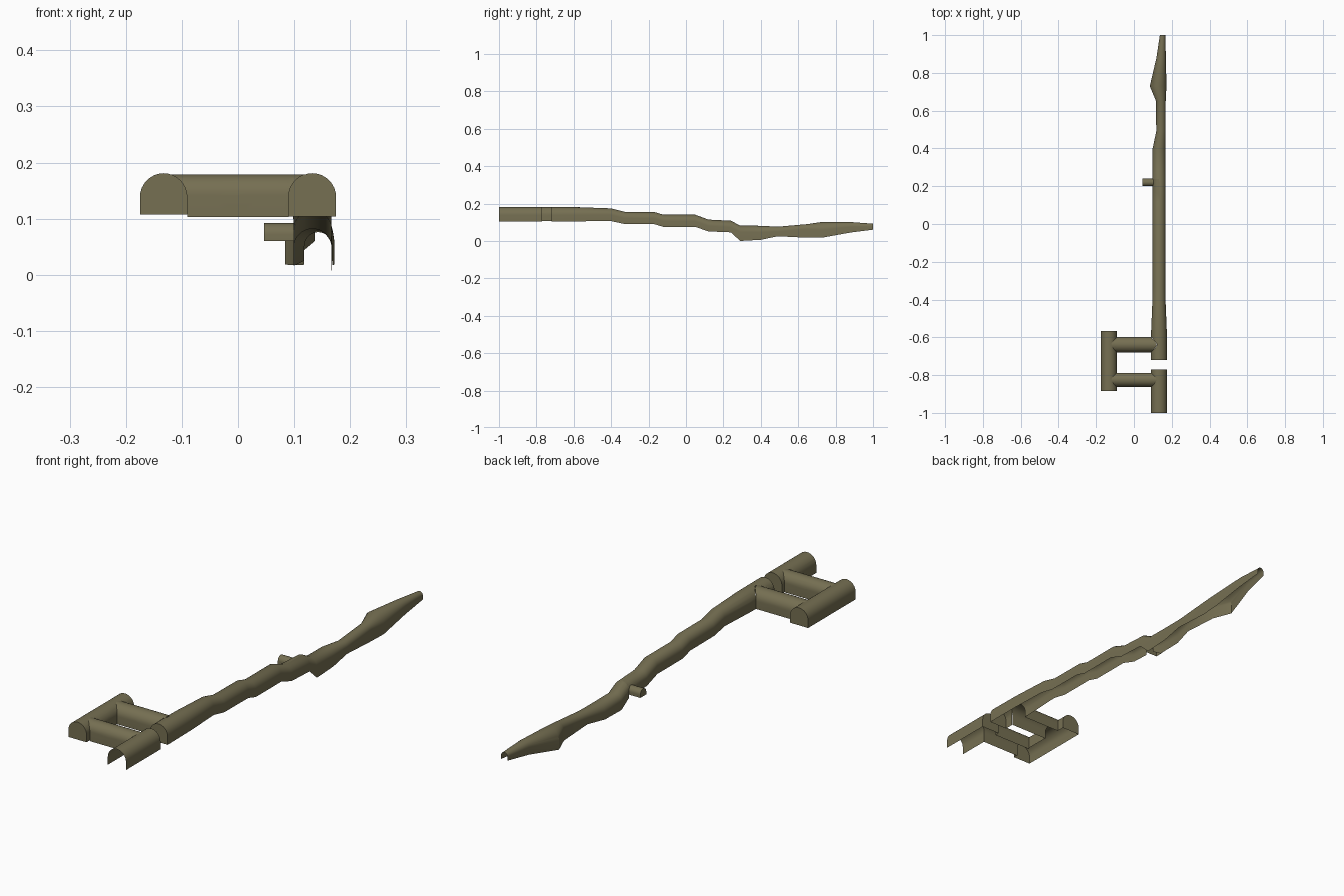
import bpy, bmesh, math
from mathutils import Vector

if "Cube" in bpy.data.objects:
    bpy.data.objects.remove(bpy.data.objects["Cube"])

olive = bpy.data.materials.new("olive_rock")
olive.diffuse_color = (0.18, 0.16, 0.085, 1)
olive.use_nodes = True
olive.node_tree.nodes["Principled BSDF"].inputs["Base Color"].default_value = olive.diffuse_color


def arch(lo, hi, zb, zt, zb_left=None, n=16):
    """Open-bottomed arch outline (across, height), left foot to right foot."""
    c, r = (lo + hi) / 2, (hi - lo) / 2
    spring = max(zt - r, zb + 0.002)
    pts = [(lo, zb if zb_left is None else zb_left)]
    for i in range(n + 1):
        a = math.pi * (1 - i / n)
        pts.append((c + r * math.cos(a), spring + (zt - spring) * math.sin(a)))
    return pts + [(hi, zb)]


def along_y(u, v, z):
    return Vector((u, v, z))


def along_x(u, v, z):
    return Vector((v, -u, z))


def sweep(sections, frame, cap_start=False, cap_end=False):
    """Skin a list of (position, outline) into one open sheet."""
    bm = bmesh.new()
    rings = [[bm.verts.new(frame(u, v, z)) for u, z in prof] for v, prof in sections]
    for a, b in zip(rings, rings[1:]):
        for i in range(len(a) - 1):
            bm.faces.new((a[i], a[i + 1], b[i + 1], b[i]))
    if cap_start:
        bm.faces.new(list(reversed(rings[0])))
    if cap_end:
        bm.faces.new(rings[-1])
    return bm


def trim(bm, prof, frame, near):
    """Remove what lies inside the arched prism, for faces accepted by near()."""
    planes = []
    for (u0, z0), (u1, z1) in zip(prof, prof[1:]):
        planes.append((frame(u0, 0, z0), frame(z0 - z1, 0, u1 - u0).normalized()))
    for co, no in planes:
        fs = [f for f in bm.faces if near(f.calc_center_median())]
        geom = set(fs)
        for f in fs:
            geom.update(f.verts)
            geom.update(f.edges)
        bmesh.ops.bisect_plane(bm, geom=list(geom), dist=1e-6, plane_co=co, plane_no=no)
    dead = []
    for f in bm.faces:
        c = f.calc_center_median()
        if near(c) and all((c - co).dot(no) < 1e-6 for co, no in planes):
            dead.append(f)
    bmesh.ops.delete(bm, geom=dead, context='FACES')


def finish(name, bm):
    me = bpy.data.meshes.new(name)
    bm.to_mesh(me)
    bm.free()
    me.materials.append(olive)
    ob = bpy.data.objects.new(name, me)
    bpy.context.collection.objects.link(ob)
    bpy.ops.object.select_all(action='DESELECT')
    ob.select_set(True)
    bpy.context.view_layer.objects.active = ob
    bpy.ops.object.shade_smooth_by_angle(angle=math.radians(30))


# Outlines of the straight passages
left_prof = arch(-0.175, -0.09, 0.107, 0.181)
right_prof = arch(0.09, 0.175, 0.104, 0.181)
front_cross = arch(0.788, 0.862, 0.103, 0.179)
rear_cross = arch(0.598, 0.68, 0.105, 0.179)
stub_prof = arch(-0.24, -0.2, 0.06, 0.092)
stub_wall = arch(0.1, 0.166, 0.047, 0.11)

# Long descending tunnel: y, x left, x right, bottom, top, left bottom
path = [
    (-0.72, 0.09, 0.175, 0.104, 0.181, None),
    (-0.57, 0.091, 0.174, 0.105, 0.180, None),
    (-0.40, 0.098, 0.167, 0.106, 0.174, None),
    (-0.33, 0.099, 0.167, 0.091, 0.156, None),
    (-0.17, 0.099, 0.167, 0.090, 0.155, None),
    (-0.12, 0.099, 0.167, 0.075, 0.140, None),
    (0.05, 0.099, 0.167, 0.075, 0.140, None),
    (0.12, 0.099, 0.167, 0.051, 0.114, None),
    (0.24, 0.099, 0.167, 0.046, 0.108, None),
    (0.29, 0.099, 0.167, 0.0, 0.082, 0.014),
    (0.40, 0.099, 0.167, 0.006, 0.081, 0.016),
    (0.49, 0.118, 0.168, 0.025, 0.076, None),
    (0.65, 0.117, 0.168, 0.017, 0.090, None),
    (0.73, 0.084, 0.172, 0.018, 0.102, None),
    (0.88, 0.119, 0.169, 0.045, 0.101, None),
    (1.0, 0.137, 0.166, 0.060, 0.092, None),
]
main = sweep([(p[0], arch(*p[1:])) for p in path], along_y, cap_start=True)
trim(main, rear_cross, along_x, lambda c: c.x < 0.132 and -0.719 < c.y < -0.56)
trim(main, stub_prof, along_x, lambda c: c.x < 0.132 and 0.12 < c.y < 0.24)
finish("long_tunnel", main)

# Entrance tunnel, open to the front and walled at the back
entry = sweep([(-1.0, right_prof), (-0.77, right_prof)], along_y, cap_end=True)
trim(entry, front_cross, along_x, lambda c: c.x < 0.132 and c.y < -0.771)
finish("entrance_tunnel", entry)

# Parallel side tunnel, walled at both ends
side = sweep([(-0.885, left_prof), (-0.567, left_prof)], along_y, True, True)
for prof in (front_cross, rear_cross):
    trim(side, prof, along_x, lambda c: c.x > -0.132 and -0.884 < c.y < -0.568)
finish("side_tunnel", side)

# Two cross passages joining the tunnels
for name, prof in (("front_cross_passage", front_cross), ("rear_cross_passage", rear_cross)):
    bm = sweep([(-0.1325, prof), (0.0, prof), (0.1325, prof)], along_x)
    trim(bm, left_prof, along_y, lambda c: c.x < 0)
    trim(bm, right_prof, along_y, lambda c: c.x > 0)
    finish(name, bm)

# Short dead-end alcove
stub = sweep([(0.046, stub_prof), (0.132, stub_prof)], along_x, cap_start=True)
trim(stub, stub_wall, along_y, lambda c: True)
finish("alcove", stub)
